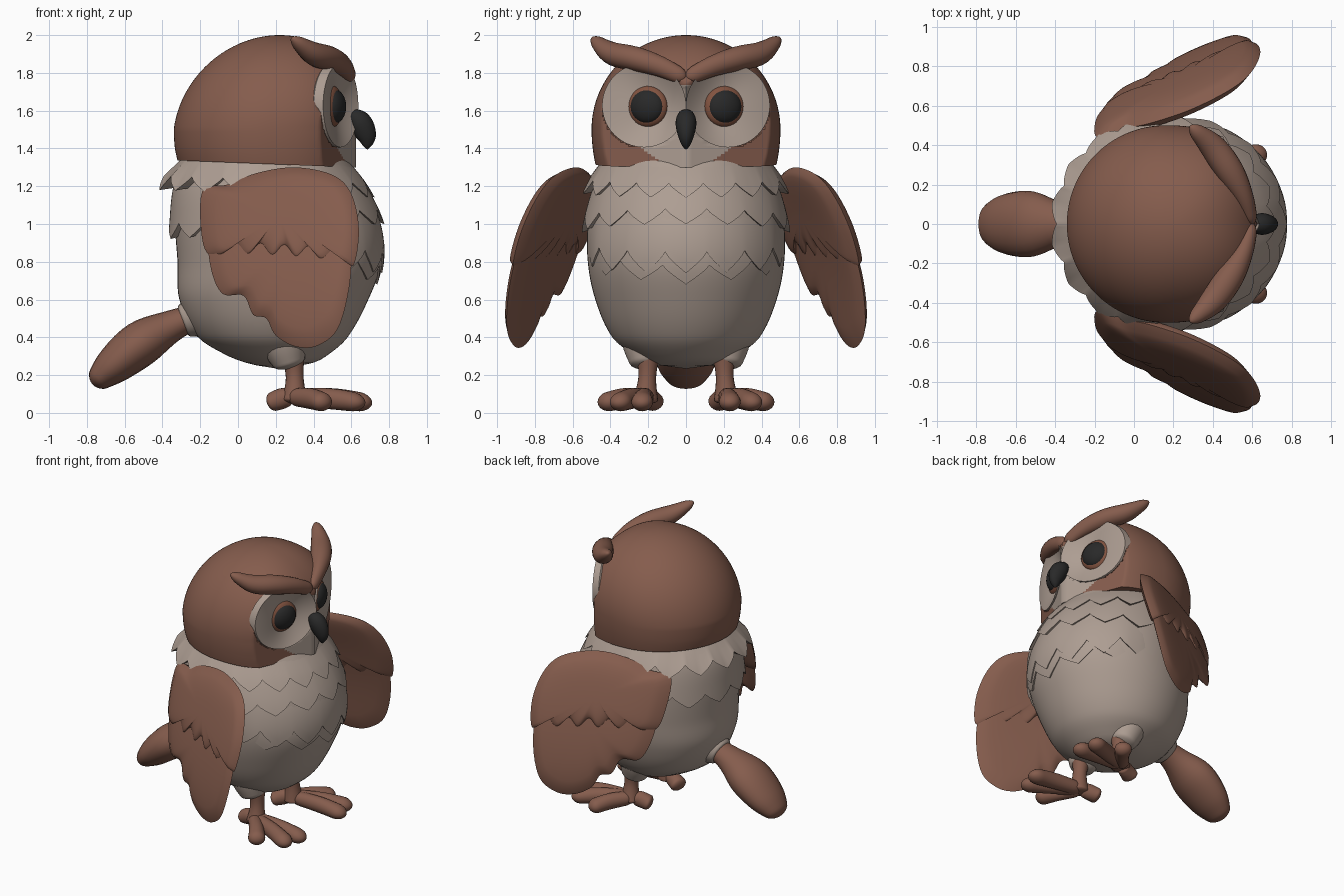
import bpy, bmesh, math
from math import sin, cos, pi, sqrt
from mathutils import Vector, Matrix

if "Cube" in bpy.data.objects:
    bpy.data.objects.remove(bpy.data.objects["Cube"], do_unlink=True)


def material(name, rgb):
    m = bpy.data.materials.new(name)
    m.use_nodes = True
    m.diffuse_color = (*rgb, 1)
    m.node_tree.nodes["Principled BSDF"].inputs["Base Color"].default_value = (*rgb, 1)
    return m


brown = material("feather brown", (0.235, 0.108, 0.074))
cream = material("feather cream", (0.42, 0.34, 0.29))
amber = material("iris brown", (0.22, 0.085, 0.05))
black = material("charcoal", (0.022, 0.022, 0.022))


def lookup(table, key):
    """Smoothly interpolate rows of a table by its first column."""
    n = len(table)
    i = 0
    while i < n - 2 and key > table[i + 1][0]:
        i += 1
    a, b = table[i], table[i + 1]
    p, q = table[max(i - 1, 0)], table[min(i + 2, n - 1)]
    h = b[0] - a[0]
    t = min(max((key - a[0]) / h, 0), 1)
    out = []
    for k in range(1, len(a)):
        m0 = (b[k] - p[k]) / (b[0] - p[0]) * h
        m1 = (q[k] - a[k]) / (q[0] - a[0]) * h
        out.append((2*t**3 - 3*t*t + 1) * a[k] + (t**3 - 2*t*t + t) * m0
                   + (3*t*t - 2*t**3) * b[k] + (t**3 - t*t) * m1)
    return out


def skin(name, rings, mats, wrap=True, rule=None):
    """Join rings of points into one smooth surface."""
    bm = bmesh.new()
    vs = [[bm.verts.new(p) for p in r] for r in rings]
    n = len(rings[0])
    for a, b in zip(vs, vs[1:]):
        for i in range(n if wrap else n - 1):
            j = (i + 1) % n
            bm.faces.new((a[i], a[j], b[j], b[i]))
    bmesh.ops.remove_doubles(bm, verts=bm.verts, dist=1e-5)
    bmesh.ops.recalc_face_normals(bm, faces=bm.faces)
    if rule:
        for f in bm.faces:
            f.material_index = rule(f.calc_center_median())
    me = bpy.data.meshes.new(name)
    bm.to_mesh(me)
    bm.free()
    for m in mats:
        me.materials.append(m)
    ob = bpy.data.objects.new(name, me)
    bpy.context.collection.objects.link(ob)
    bpy.ops.object.select_all(action='DESELECT')
    ob.select_set(True)
    bpy.context.view_layer.objects.active = ob
    bpy.ops.object.shade_smooth_by_angle(angle=math.radians(50))
    return ob


def tube(name, pts, mat, ref=(0, 0, 1), n=20, steps=28, cap=0.12):
    """Round-ended tube through rows of x, y, z, side radius, upper radius."""
    table = [(i, *p) for i, p in enumerate(pts)]
    last = len(pts) - 1
    rings = []
    for k in range(steps + 1):
        t = (1 - cos(pi * k / steps)) / 2
        v = lookup(table, t * last)
        ahead = Vector(lookup(table, min(t + .01, 1) * last)[:3])
        behind = Vector(lookup(table, max(t - .01, 0) * last)[:3])
        d = (ahead - behind).normalized()
        side = d.cross(Vector(ref)).normalized()
        up = side.cross(d)
        e = min(1, min(t, 1 - t) / cap)
        f = sqrt(max(0, 1 - (1 - e) ** 2))
        rings.append([Vector(v[:3]) + f * (side * v[3] * cos(a) + up * v[4] * sin(a))
                      for a in (2 * pi * i / n for i in range(n))])
    return skin(name, rings, [mat])


# Body: egg-shaped, leaning forward
BODY = [(.235, .2, .21, .01), (.26, .06, .38, .18), (.31, -.07, .48, .28),
        (.4, -.21, .58, .39), (.6, -.31, .69, .48), (.8, -.32, .76, .52),
        (1.0, -.335, .755, .52), (1.2, -.34, .68, .49), (1.36, -.3, .57, .44)]


def body_point(a, z, lift=0):
    x0, x1, hy = lookup(BODY, z)
    return Vector(((x0 + x1) / 2 + ((x1 - x0) / 2 + lift) * cos(a), (hy + lift) * sin(a), z))


rings = [[body_point(2 * pi * i / 64, .235 + 1.125 * (k / 40) ** 1.4) for i in range(64)]
         for k in range(41)]
skin("body", [[Vector((.2, 0, .235))] * 64] + rings + [[Vector((.15, 0, 1.36))] * 64], [cream])


# Layered feather rows with pointed lower edges
def feather_row(name, top, bottom, amp, count, lift, span=pi):
    n = count * 12
    rows = [[] for _ in range(9)]
    for i in range(n + 1):
        a = -span + 2 * span * i / n
        point = (1 - abs(2 * ((i / 12) % 1) - 1)) ** .8
        zb = bottom(a) - amp * point
        fade = 1 if span > 3 else min(1, (span - abs(a)) * 3)
        for k in range(8):
            t = k / 7
            z = top + (zb - top) * t
            rows[k].append(body_point(a, z, -.005 + lift(a) * fade * t * (.75 + .25 * point)))
        rows[8].append(body_point(a, zb + .015, -.02))
    return skin(name, rows, [cream], wrap=False)


feather_row("collar_feathers", 1.345, lambda a: 1.235 - .02 * cos(a), .075, 17,
            lambda a: .055 - .035 * cos(a))
feather_row("shoulder_feathers", 1.25, lambda a: 1.04 + .04 * cos(a), .08, 15,
            lambda a: .035 - .01 * cos(a))
feather_row("chest_feathers", 1.1, lambda a: .9 - .05 * cos(a), .11, 7, lambda a: .022, 1.45)
feather_row("belly_feathers", .95, lambda a: .77 + .05 * abs(a), .09, 5, lambda a: .018, 1.2)


# Head: dome whose front is cut by two flat face planes
POW = 2.4
EYE_Y, EYE_Z, DISC_R = .222, 1.628, .222


def head_radius(z):
    if z > 1.5:
        return sqrt(max(0, .25 - (z - 1.5) ** 2))
    return .5 - .02 * ((1.5 - z) / .18) ** 2


def face_plane(y):
    return .625 - .42 * abs(y)


def bowl_x(f, a):
    return .495 + (face_plane(EYE_Y + DISC_R * cos(a)) + .012 - .495) * min(f, 1) ** 2


def head_point(a, z):
    r, c, s = head_radius(z), cos(a), sin(a)
    if c > 0:
        c, s = c ** (2 / POW), math.copysign(abs(s) ** (2 / POW), s)
    p = Vector((.16 + .12 * max(0, z - 1.5) + r * c, r * s, z))
    p.x = min(p.x, face_plane(p.y))
    dy, dz = abs(p.y) - EYE_Y, z - EYE_Z
    f = sqrt(dy * dy + dz * dz) / DISC_R
    if p.x > .2 and f < .98:      # hollow behind each face disc
        p.x = min(p.x, bowl_x(f, math.atan2(dz, dy)) - .035)
    if z < 1.4:                   # lower edge rises toward the back
        p.z -= .04 * (p.x - .1) * (1.4 - z) / .08
    return p


def face_patch(c):
    y = abs(c.y)
    middle = y < .08 and 1.4 < c.z < 1.74
    chin = c.z < 1.5 and y < .12 + 1.2 * (c.z - 1.31)
    return int(c.x > .3 and (middle or chin))


levels = [1.32 + .18 * k / 16 for k in range(16)] + [1.5 + .5 * sin(pi / 2 * k / 48) for k in range(49)]
rings = [[Vector((.16, 0, 1.32))] * 160]
rings += [[head_point(2 * pi * i / 160, z) for i in range(160)] for z in levels]
skin("head", rings, [brown, cream], rule=face_patch)

# Beak
tube("beak", [(.59, 0, 1.59, .03, .035), (.645, 0, 1.54, .06, .055),
              (.68, 0, 1.465, .052, .042), (.685, 0, 1.395, .012, .012)], black, ref=(0, 1, 0))


def ball(name, loc, size, turn, mat):
    frame = Matrix.Translation(loc) @ Matrix.Rotation(turn, 4, 'Z')
    rings = [[frame @ Vector((size[0] * cos(b), size[1] * sin(b) * cos(a), size[2] * sin(b) * sin(a)))
              for a in (2 * pi * i / 32 for i in range(32))]
             for b in (pi * k / 16 for k in range(17))]
    return skin(name, rings, [mat])


def closed_outline(pts, per=6):
    """Smooth closed curve through x, z points."""
    n = len(pts)
    out = []
    for i in range(n):
        p, a, b, q = (Vector(pts[(i + k) % n]) for k in (-1, 0, 1, 2))
        for t in (k / per for k in range(per)):
            out.append(a + (b - p) * t / 2 + (2*p - 5*a + 4*b - q) * t*t / 2
                       + (3*a - p - 3*b + q) * t**3 / 2)
    return out


def wing_layer(name, pts, centre, outer, inner, s):
    """Domed plate on the curved, slanted wing surface."""
    edge = closed_outline(pts)
    c = Vector(centre)
    sweep = [(k / 10, outer) for k in range(11)] + [(k / 10, -inner) for k in range(9, -1, -1)]
    rings = []
    for f, thick in sweep:
        ring = []
        for e in edge:
            x, z = c + (e - c) * f
            d = 1.3 - z
            y = .585 + .42 * (x - .3) + .5 * d - .22 * d * d + thick * sqrt(1 - f ** 4)
            ring.append(Vector((x, s * y, z)))
        rings.append(ring)
    return skin(name, rings, [brown])


flight = [(-.12, 1.15), (.3, 1.25), (.56, 1.1), (.6, .78), (.54, .47), (.43, .36), (.31, .35),
          (.2, .41), (.15, .5), (.08, .52), (.03, .62), (-.08, .63), (-.14, .75), (-.16, .95)]
covert = [(-.19, 1.17), (-.05, 1.21), (.1, 1.27), (.3, 1.3), (.5, 1.26), (.6, 1.16), (.64, .97)]
for i in range(6):
    covert += [(.61 - .145 * i, .78 + .009 * i), (.54 - .145 * i, .85 + .009 * i)]

for s, side in ((1, "left"), (-1, "right")):
    # Face disc and eye
    angles = [2 * pi * i / 64 for i in range(64)]
    rings = [[Vector((bowl_x(f, a), s * (EYE_Y + DISC_R * f * cos(a)), EYE_Z + DISC_R * f * sin(a)))
              for a in angles] for f in (k / 14 for k in range(15))]
    rings.append([p - Vector((.05, 0, 0)) for p in rings[-1]])
    rings.append([Vector((.3, s * EYE_Y, EYE_Z))] * 64)
    skin(side + "_face_disc", rings, [cream])
    ball(side + "_iris", (.5, s * .205, 1.622), (.045, .113, .11), s * .35, amber)
    ball(side + "_pupil", (.512, s * .205, 1.622), (.055, .093, .09), s * .35, black)

    # Brow sweeping up into an ear tuft
    tube(side + "_brow_tuft", [(.6, 0, 1.77, .03, .04), (.555, s * .14, 1.835, .05, .055),
                               (.485, s * .27, 1.875, .07, .065), (.395, s * .395, 1.905, .065, .06),
                               (.285, s * .497, 1.985, .028, .024)], brown, cap=.08)

    # Wing: long flight feathers under a scalloped covert layer
    wing_layer(side + "_wing_flight_feathers", flight, (.25, .88), .045, .035, s)
    wing_layer(side + "_wing_coverts", covert, (.22, 1.05), .07, .06, s)

    # Thigh tuft, leg and toes
    tube(side + "_thigh", [(.22, s * .22, .46, .14, .14), (.25, s * .215, .34, .115, .115),
                           (.28, s * .21, .235, .075, .075)], cream, ref=(1, 0, 0), cap=.15)
    tube(side + "_leg", [(.29, s * .2, .32, .065, .065), (.3, s * .205, .19, .047, .047),
                         (.3, s * .215, .05, .07, .07)], brown, ref=(1, 0, 0), cap=.08)
    for k, (x, y) in enumerate([(.71, .235), (.67, .37), (.47, .455), (.16, .165)]):
        mx, my = (.3 + x) / 2, (.215 + y) / 2
        tube(f"{side}_toe_{k + 1}", [(.28, s * .21, .085, .045, .045), (mx, s * my, .075, .05, .055),
                                     (x, s * y, .05, .062, .048)], brown, cap=.18)

# Tail with a cream collar at its base
tube("tail", [(-.2, 0, .52, .08, .06), (-.35, 0, .46, .1, .085), (-.51, 0, .37, .165, .12),
              (-.66, 0, .25, .15, .1), (-.77, 0, .15, .08, .05)], brown, cap=.07)
tube("tail_base", [(-.13, 0, .53, .19, .18), (-.22, 0, .51, .14, .12),
                   (-.3, 0, .48, .09, .08)], cream, cap=.1)
